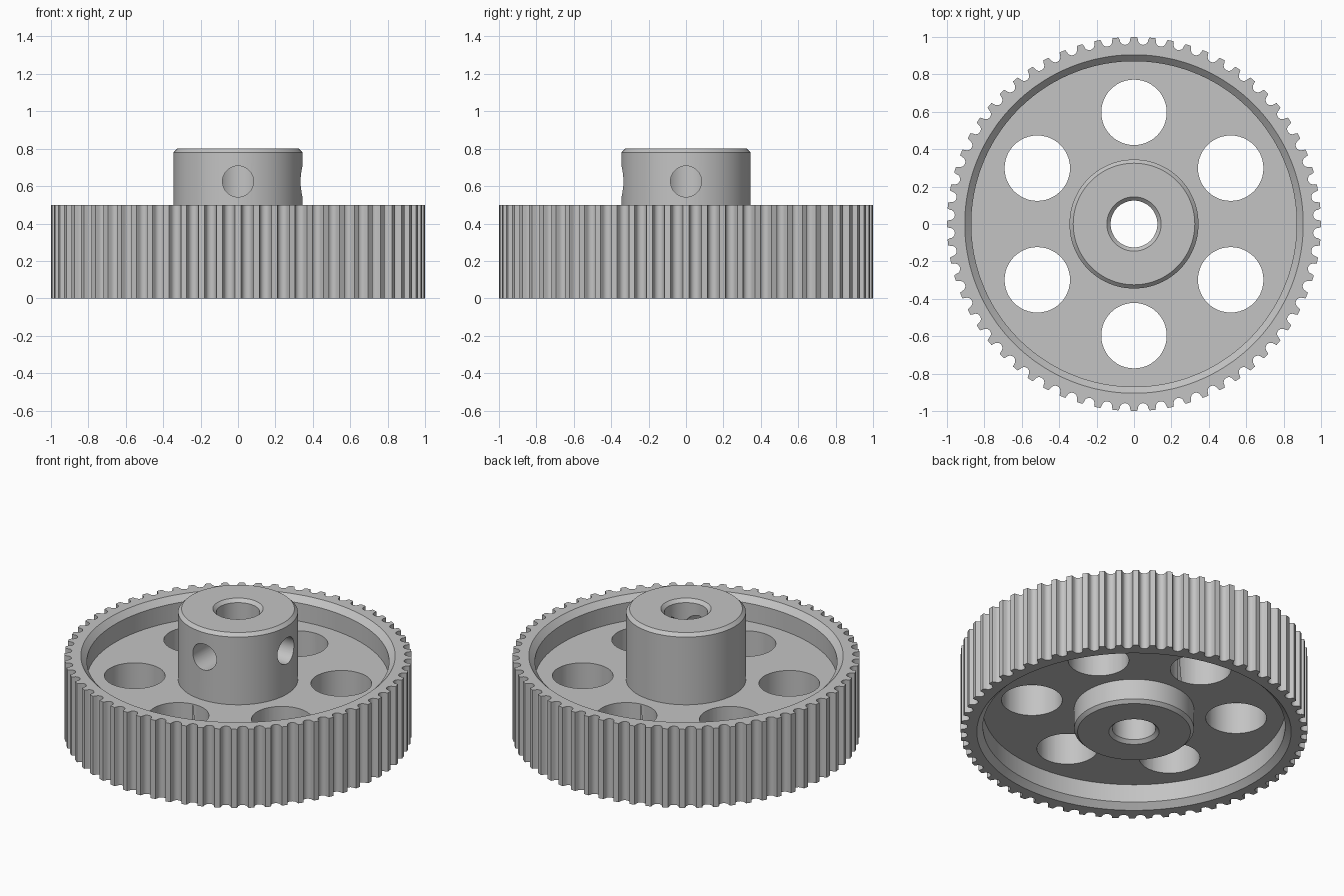
import bpy
import bmesh
from math import sin, cos, pi, tau, radians

if "Cube" in bpy.data.objects:
    bpy.data.objects.remove(bpy.data.objects["Cube"])

# Single metal colour
steel = bpy.data.materials.new("plain_grey_metal")
steel.use_nodes = True
grey = (0.55, 0.55, 0.55, 1)
steel.diffuse_color = grey
steel.node_tree.nodes["Principled BSDF"].inputs["Base Color"].default_value = grey

TEETH = 64
HEIGHT = 0.5
SEGMENTS = 96


def circle(radius, z, angles):
    return [(radius * cos(a), radius * sin(a), z) for a in angles]


def loft_ring(name, loops):
    """Join equal closed loops into a ring-shaped solid."""
    bm = bmesh.new()
    rings = [[bm.verts.new(p) for p in loop] for loop in loops]
    for i, ring in enumerate(rings):
        following = rings[(i + 1) % len(rings)]
        for j in range(len(ring)):
            k = (j + 1) % len(ring)
            bm.faces.new((ring[j], ring[k], following[k], following[j]))
    bmesh.ops.recalc_face_normals(bm, faces=bm.faces)
    mesh = bpy.data.meshes.new(name)
    bm.to_mesh(mesh)
    bm.free()
    obj = bpy.data.objects.new(name, mesh)
    bpy.context.collection.objects.link(obj)
    mesh.materials.append(steel)
    return obj


def lathe(name, profile):
    angles = [tau * i / SEGMENTS for i in range(SEGMENTS)]
    return loft_ring(name, [circle(r, z, angles) for r, z in profile])


def drill(target, radius, depth, location, rotation=(0, 0, 0)):
    """Cut a round hole and bake the result."""
    bpy.ops.mesh.primitive_cylinder_add(vertices=48, radius=radius, depth=depth,
                                        location=location, rotation=rotation)
    cutter = bpy.context.object
    cutter.hide_render = True
    cutter.data.materials.append(steel)
    mod = target.modifiers.new("hole", "BOOLEAN")
    mod.operation = "DIFFERENCE"
    mod.solver = "EXACT"
    mod.object = cutter
    bpy.context.view_layer.objects.active = target
    bpy.ops.object.modifier_apply(modifier=mod.name)
    bpy.data.objects.remove(cutter, do_unlink=True)


# Toothed outline: a round-bottomed groove between narrow flat lands
groove = [(-0.033, 1.0)]
for i in range(9):
    a = pi * i / 8
    groove.append((-0.028 * cos(a), 0.987 - 0.028 * sin(a)))
groove += [(0.033, 1.0)]
outline = []
for t in range(TEETH):
    middle = tau * (t + 0.5) / TEETH
    outline += [(middle + offset / r, r) for offset, r in groove]
angles = [a for a, r in outline]


def toothed(z):
    return [(r * cos(a), r * sin(a), z) for a, r in outline]


# Rim with chamfered inner edges
bevel = 0.035
rim = loft_ring("toothed_rim", [
    toothed(0), toothed(HEIGHT),
    circle(0.905, HEIGHT, angles), circle(0.87, HEIGHT - bevel, angles),
    circle(0.87, bevel, angles), circle(0.905, 0, angles)])

# Recessed web with six lightening holes
web = lathe("web_disc", [(0.3, 0.15), (0.88, 0.15), (0.88, 0.35), (0.3, 0.35)])
for i in range(6):
    a = tau * i / 6 + pi / 6
    drill(web, 0.175, 1, (0.597 * cos(a), 0.597 * sin(a), 0.25))

# Bored hub with chamfers and two set-screw holes
hub = lathe("hub", [
    (0.145, 0), (0.325, 0), (0.345, 0.02), (0.345, 0.78), (0.325, 0.8),
    (0.145, 0.8), (0.125, 0.78), (0.125, 0.02)])
drill(hub, 0.083, 0.4, (0, -0.25, 0.625), (pi / 2, 0, 0))
drill(hub, 0.083, 0.4, (0.25, 0, 0.625), (0, pi / 2, 0))

# Smooth curved walls, crisp edges
for obj in (rim, web, hub):
    bpy.ops.object.select_all(action="DESELECT")
    obj.select_set(True)
    bpy.context.view_layer.objects.active = obj
    bpy.ops.object.shade_smooth_by_angle(angle=radians(25))
